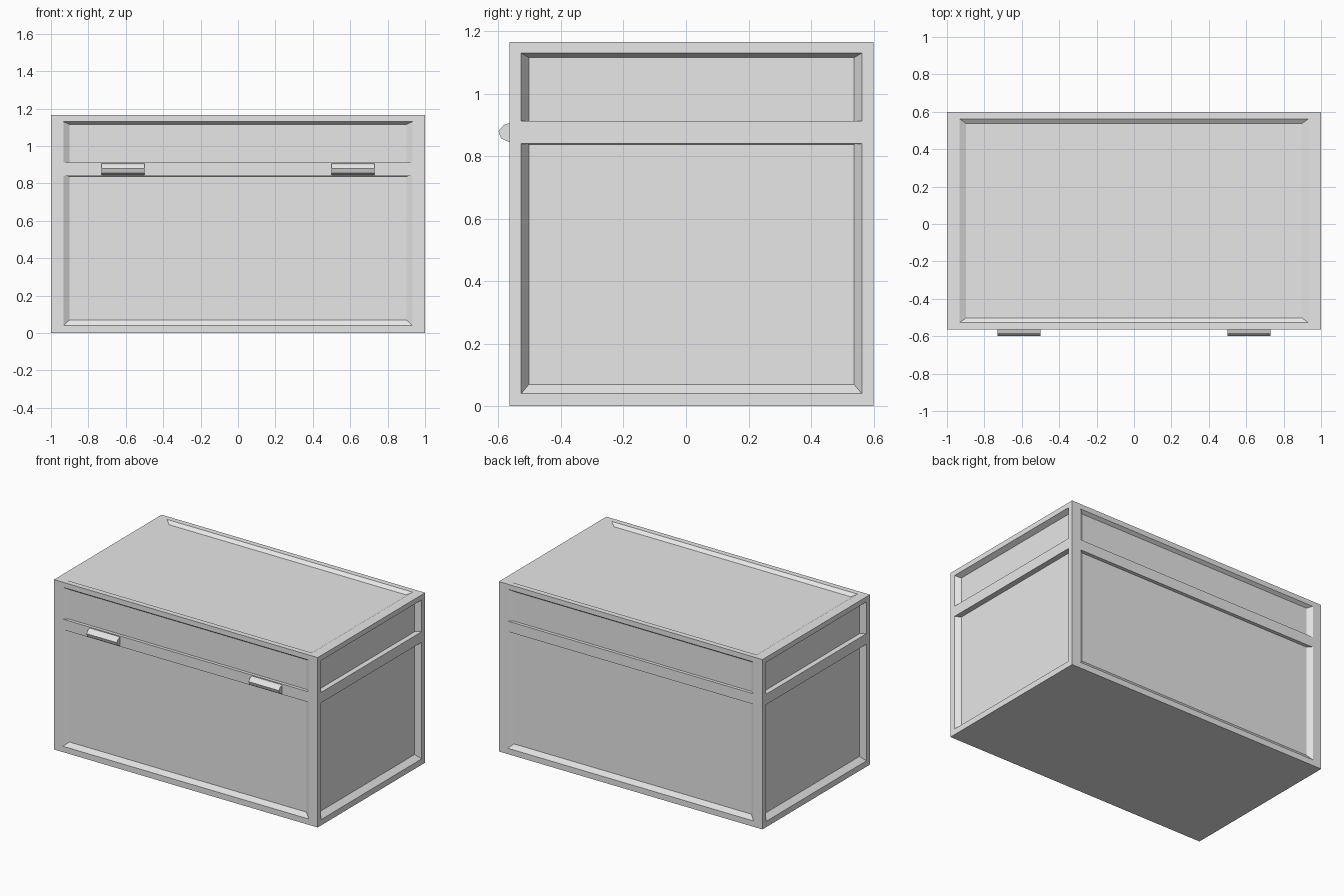
import bpy
import bmesh
from mathutils import Vector

cube = bpy.data.objects.get("Cube")
if cube:
    bpy.data.objects.remove(cube)

# Single grey colour
grey = bpy.data.materials.new("light_grey")
grey.use_nodes = True
grey.diffuse_color = (0.8, 0.8, 0.8, 1)
grey.node_tree.nodes["Principled BSDF"].inputs["Base Color"].default_value = (0.8, 0.8, 0.8, 1)

# Grid lines shared by all walls, so that their edges weld together
YC = 0.0175
X = [-1, -0.933, 0.933, 1]
Y = [YC - 0.5825, YC - 0.545, YC + 0.545, YC + 0.5825]
Z = [0, 0.04, 0.84, 0.912, 1.13, 1.165]


def finish(name, bm):
    bmesh.ops.remove_doubles(bm, verts=bm.verts, dist=0.0001)
    bmesh.ops.recalc_face_normals(bm, faces=bm.faces)
    mesh = bpy.data.meshes.new(name)
    bm.to_mesh(mesh)
    bm.free()
    mesh.materials.append(grey)
    obj = bpy.data.objects.new(name, mesh)
    bpy.context.collection.objects.link(obj)
    return obj


def wall(bm, us, vs, place, panels, slope_u, depth):
    """Grid wall; cells in row v listed in panels become sloped recesses.
    panels: {row: (lower slope width, upper slope width)}"""
    def quad(points):
        bm.faces.new([bm.verts.new(place(*p)) for p in points])

    for i in range(len(us) - 1):
        for j in range(len(vs) - 1):
            u0, u1, v0, v1 = us[i], us[i + 1], vs[j], vs[j + 1]
            rim = [(u0, v0, 0), (u1, v0, 0), (u1, v1, 0), (u0, v1, 0)]
            if i != 1 or j not in panels:
                quad(rim)
                continue
            low, high = panels[j]
            a, b, c, d = u0 + slope_u, u1 - slope_u, v0 + low, v1 - high
            floor = [(a, c, depth), (b, c, depth), (b, d, depth), (a, d, depth)]
            quad(floor)
            for k in range(4):
                n = (k + 1) % 4
                quad([rim[k], rim[n], floor[n], floor[k]])


# Chest body with recessed panels on the four sides and the lid
bm = bmesh.new()
side_panels = {1: (0.03, 0.002), 3: (0.0, 0.015)}
for s, y in ((1, Y[0]), (-1, Y[-1])):
    wall(bm, X, Z, lambda u, v, d: Vector((u, y + s * d, v)), side_panels, 0.033, 0.022)
for s, x in ((1, X[0]), (-1, X[-1])):
    wall(bm, Y, Z, lambda u, v, d: Vector((x + s * d, u, v)), side_panels, 0.025, 0.036)
wall(bm, X, Y, lambda u, v, d: Vector((u, v, Z[-1] - d)), {1: (0.025, 0.025)}, 0.035, 0.018)
wall(bm, X, Y, lambda u, v, d: Vector((u, v, 0)), {}, 0, 0)
finish("chest_body", bm)

# Faceted latches on the front band, given as a (y, z) profile
PROFILE = [(-0.56, 0.907), (-0.583, 0.9), (-0.6, 0.88), (-0.592, 0.857), (-0.568, 0.846), (-0.56, 0.846)]
for name, x0, x1 in (("right_latch", -0.73, -0.5), ("left_latch", 0.5, 0.73)):
    bm = bmesh.new()
    face = bm.faces.new([bm.verts.new((x0, y, z)) for y, z in PROFILE])
    new = bmesh.ops.extrude_face_region(bm, geom=[face])["geom"]
    moved = [g for g in new if isinstance(g, bmesh.types.BMVert)]
    bmesh.ops.translate(bm, verts=moved, vec=(x1 - x0, 0, 0))
    # Close the starting end if the extrusion left it open
    bmesh.ops.holes_fill(bm, edges=[e for e in bm.edges if e.is_boundary], sides=0)
    finish(name, bm)
